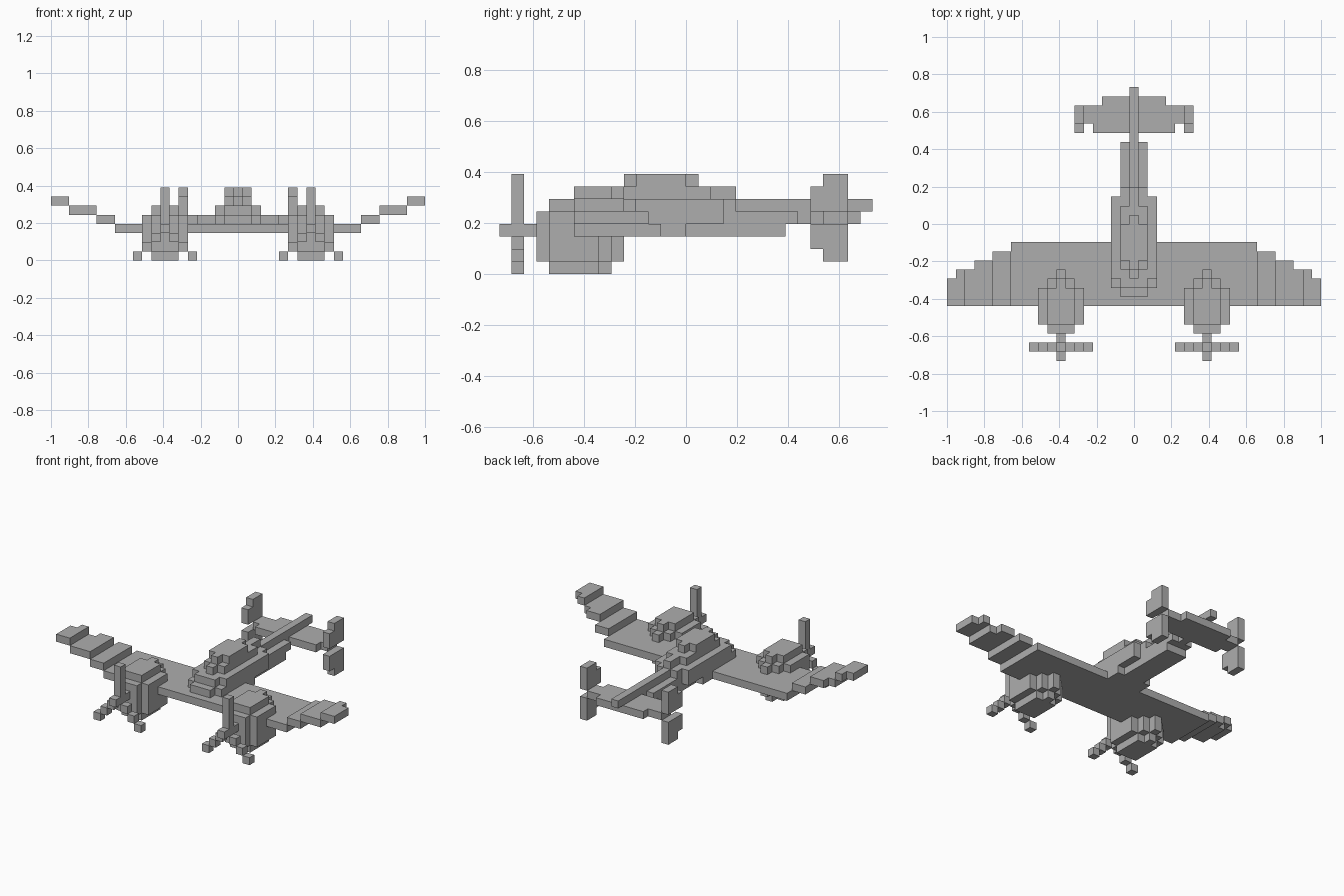
import bpy, bmesh
from mathutils import Vector

if "Cube" in bpy.data.objects:
    bpy.data.objects.remove(bpy.data.objects["Cube"])

U = 2 / 41            # edge of one cube; x cells are centred on x = 0
parts, taken = {}, set()

grey = bpy.data.materials.new("plain grey")
grey.diffuse_color = (0.42, 0.42, 0.42, 1)
grey.use_nodes = True
grey.node_tree.nodes["Principled BSDF"].inputs["Base Color"].default_value = grey.diffuse_color


def box(part, x0, x1, y0, y1, z0, z1, mirror=False):
    """Claim cubes x0..x1 (inclusive), y0..y1 and z0..z1 (exclusive) for a part."""
    for x in range(x0, x1 + 1):
        for y in range(y0, y1):
            for z in range(z0, z1):
                for c in {(x, y, z), (-x if mirror else x, y, z)}:
                    if c not in taken:
                        taken.add(c)
                        parts.setdefault(part, set()).add(c)


def core(part, w, y0, y1, z0, z1, cx=0):
    """Box of half-width w cells around a centre line."""
    box(part, cx - w, cx + w, y0, y1, z0, z1)


# fuselage, layer by layer
core("fuselage", 2, -7, 0, 3, 4)
core("fuselage", 1, 0, 8, 3, 4)
core("fuselage", 2, -7, 3, 4, 5)
core("fuselage", 1, -8, 9, 4, 5)
core("fuselage", 0, 9, 10, 4, 5)
core("fuselage", 2, -6, 3, 5, 6)
core("fuselage", 1, -7, 4, 5, 6)
core("tail_spine", 0, 4, 15, 5, 6)

# canopy
core("canopy", 1, -5, 2, 6, 7)
core("canopy", 0, -6, 4, 6, 7)
core("canopy", 1, -4, 0, 7, 8)
core("canopy", 0, -5, 1, 7, 8)

# engines and propellers
for side, cx in (("left", -8), ("right", 8)):
    n, p = side + "_engine", side + "_propeller"
    core(n, 2, -11, -7, 1, 5, cx)
    core(n, 1, -12, -6, 1, 5, cx)
    core(n, 0, -6, -5, 1, 5, cx)
    for z in (0, 5):
        core(n, 1, -11, -7, z, z + 1, cx)
        core(n, 0, -7, -6, z, z + 1, cx)
    core(p, 0, -15, -12, 3, 4, cx)
    core(p, 0, -14, -13, 4, 8, cx)
    for i in (1, 2, 3):
        for s in (-1, 1):
            core(p, 0, -14, -13, 3 - i, 4 - i, cx + s * i)

# wing with stepped upturned tips
core("wing", 13, -9, -2, 3, 4)
for x0, x1, back, z in ((14, 15, -3, 4), (16, 17, -4, 5), (18, 18, -5, 5),
                        (19, 19, -5, 6), (20, 20, -6, 6)):
    box("wing_tips", x0, x1, -9, back, z, z + 1, True)

# tailplane and twin fins
core("tailplane", 3, 10, 14, 4, 5)
core("tailplane", 4, 10, 13, 4, 5)
core("tailplane", 5, 11, 13, 4, 5)
for name, a, b, tip in (("upper_fins", 5, 7, 7), ("lower_fins", 2, 4, 1)):
    box(name, 6, 6, 10, 13, a, b, True)
    box(name, 6, 6, 11, 13, tip, tip + 1, True)

# make the exposed cube faces of every part
for name, cells in parts.items():
    bm = bmesh.new()
    for c in sorted(cells):
        for ax in range(3):
            for s in (-1, 1):
                d = [0, 0, 0]
                d[ax] = s
                if (c[0] + d[0], c[1] + d[1], c[2] + d[2]) in taken:
                    continue
                mid = Vector((c[0], c[1] + 0.5, c[2] + 0.5)) + Vector(d) * 0.5
                e1, e2 = Vector((0, 0, 0)), Vector((0, 0, 0))
                e1[(ax + 1) % 3] = 0.5
                e2[(ax + 2) % 3] = 0.5 * s
                bm.faces.new([bm.verts.new((mid + p * e1 + q * e2) * U)
                              for p, q in ((-1, -1), (1, -1), (1, 1), (-1, 1))])
    bmesh.ops.remove_doubles(bm, verts=bm.verts[:], dist=1e-4)
    bmesh.ops.dissolve_limit(bm, angle_limit=0.01, verts=bm.verts[:], edges=bm.edges[:])
    me = bpy.data.meshes.new(name)
    bm.to_mesh(me)
    bm.free()
    me.materials.append(grey)
    bpy.context.collection.objects.link(bpy.data.objects.new(name, me))
